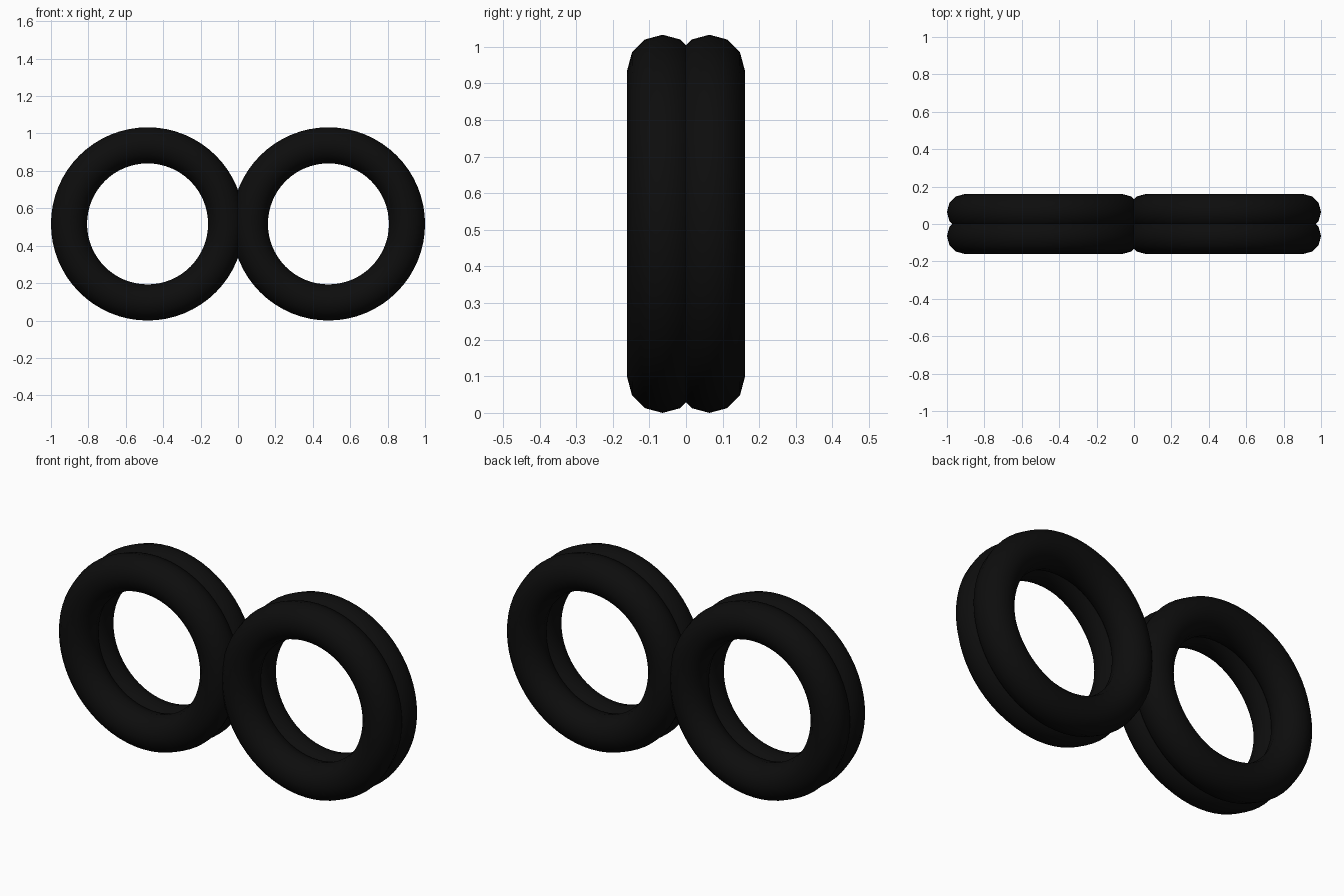
import bpy
import math

if "Cube" in bpy.data.objects:
    bpy.data.objects.remove(bpy.data.objects["Cube"])

# Black rubber material shared by all rings
rubber = bpy.data.materials.new("black_rubber")
rubber.diffuse_color = (0.004, 0.004, 0.004, 1.0)
rubber.use_nodes = True
rubber.node_tree.nodes["Principled BSDF"].inputs["Base Color"].default_value = rubber.diffuse_color

MAJOR, MINOR = 0.42, 0.0965
CENTER_X, CENTER_Y, CENTER_Z = 0.4835, 0.064, MAJOR + MINOR


def add_ring(name, x, y):
    """Upright ring with a twelve-sided tube, facing front and back."""
    bpy.ops.mesh.primitive_torus_add(
        major_radius=MAJOR, minor_radius=MINOR,
        major_segments=64, minor_segments=12,
        location=(x, y, CENTER_Z), rotation=(math.pi / 2, 0, 0))
    ring = bpy.context.object
    ring.name = name
    ring.data.materials.append(rubber)
    bpy.ops.object.shade_smooth_by_angle(angle=math.radians(40))


# Two side-by-side pairs, each pair doubled front to back
for side, sx in (("left", -1), ("right", 1)):
    for depth, sy in (("front", -1), ("back", 1)):
        add_ring(f"{side}_{depth}_ring", sx * CENTER_X, sy * CENTER_Y)
